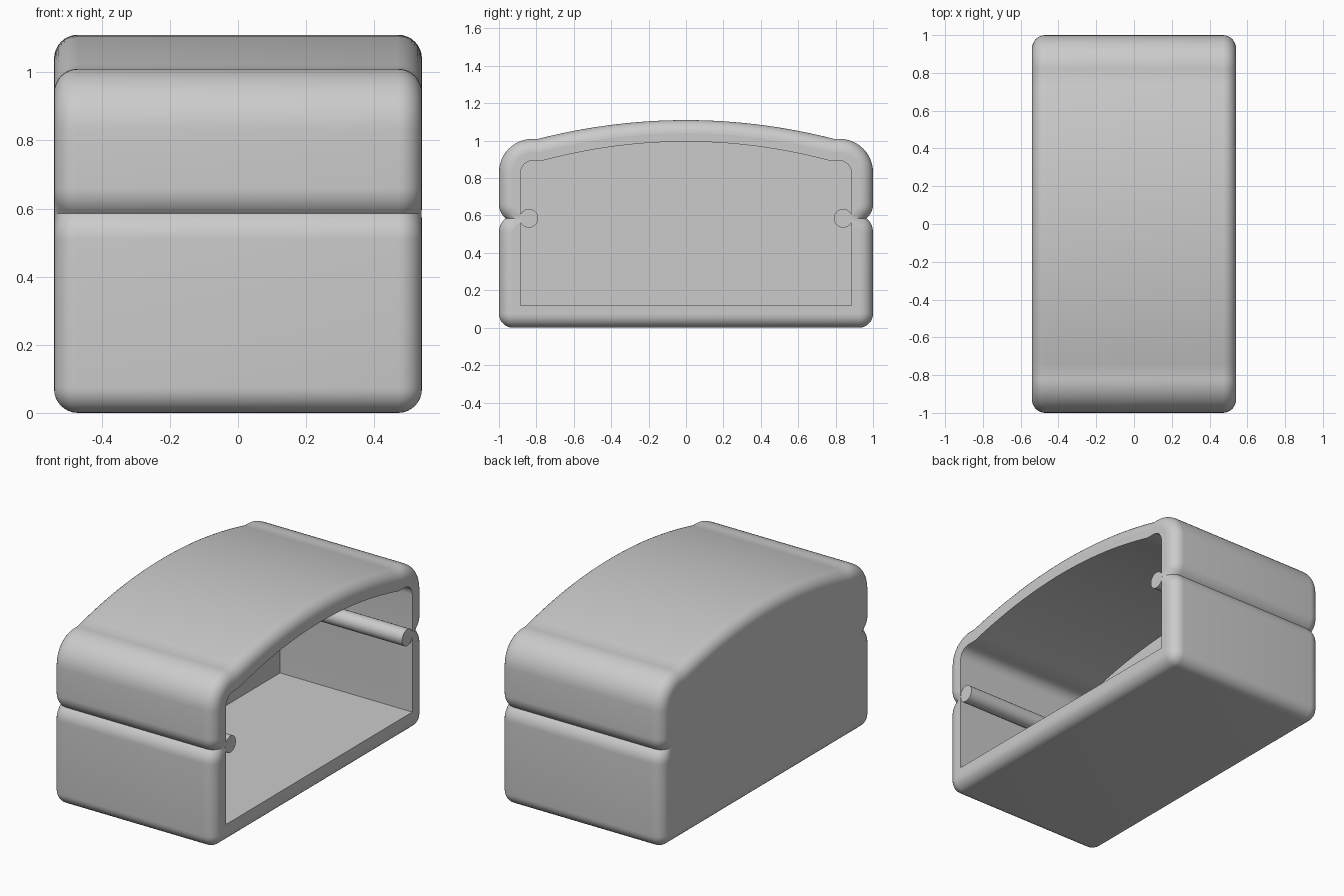
import bpy, bmesh, math
from mathutils import Vector

cube = bpy.data.objects.get("Cube")
if cube:
    bpy.data.objects.remove(cube, do_unlink=True)

HALF_X = 0.54      # half of the body length along x
EDGE = 0.07        # rounding of the end edges
BACK_X = -0.34     # inner face of the closed end
GROOVE_Z = 0.585   # height of the seam

grey = bpy.data.materials.new("plain grey")
grey.use_nodes = True
colour = (0.6, 0.6, 0.6, 1)
grey.diffuse_color = colour
grey.node_tree.nodes["Principled BSDF"].inputs["Base Color"].default_value = colour


def arc(cy, cz, r, start, end, steps=8):
    angles = [math.radians(start + (end - start) * i / steps) for i in range(steps + 1)]
    return [(cy + r * math.cos(a), cz + r * math.sin(a)) for a in angles]


def dome(half, low, high, steps=16):
    return [(half * (1 - i / steps), high - (high - low) * (1 - i / steps) ** 2)
            for i in range(steps + 1)]


def mirrored(half):
    return half + [(-y, z) for y, z in reversed(half) if y > 1e-6]


def inset(points, d):
    """Move a closed counter-clockwise outline inwards by d."""
    result = []
    for i, p in enumerate(points):
        p = Vector(p)
        a = (p - Vector(points[i - 1])).normalized()
        b = (Vector(points[(i + 1) % len(points)]) - p).normalized()
        na, nb = Vector((-a.y, a.x)), Vector((-b.y, b.x))
        n = (na + nb).normalized()
        result.append(p + n * d / n.dot(na))
    return result


def loft(name, rings):
    """Skin a list of (x, outline) rings and close both ends."""
    bm = bmesh.new()
    loops = [[bm.verts.new((x, y, z)) for y, z in outline] for x, outline in rings]
    for low, high in zip(loops, loops[1:]):
        for i in range(len(low)):
            bm.faces.new((low[i - 1], low[i], high[i], high[i - 1]))
    bm.faces.new(loops[0])
    bm.faces.new(loops[-1])
    bmesh.ops.recalc_face_normals(bm, faces=bm.faces)
    mesh = bpy.data.meshes.new(name)
    bm.to_mesh(mesh)
    bm.free()
    mesh.materials.append(grey)
    obj = bpy.data.objects.new(name, mesh)
    bpy.context.collection.objects.link(obj)
    return obj


def activate(obj):
    bpy.ops.object.select_all(action="DESELECT")
    obj.select_set(True)
    bpy.context.view_layer.objects.active = obj


def smooth(obj):
    activate(obj)
    bpy.ops.object.shade_smooth_by_angle(angle=math.radians(35))
    for face in obj.data.polygons:
        if abs(face.normal.x) > 0.999:
            face.use_smooth = False


# Outer outline: base corner, seam groove, shoulder and domed lid
lip = 0.1
turn = 49
rise = lip * math.sin(math.radians(turn))
outer = mirrored(
    arc(0.925, 0.075, 0.075, -90, 0)
    + arc(1 - lip, GROOVE_Z - rise, lip, 0, turn)
    + arc(1 - lip, GROOVE_Z + rise, lip, -turn, 0)[1:]
    + arc(0.82, 0.83, 0.18, 0, 90, 12)
    + dome(0.79, 1.01, 1.11))

# Inner outline of the cavity
inner = mirrored(
    [(0.885, 0.12)]
    + arc(0.815, 0.825, 0.07, 0, 90)
    + dome(0.76, 0.895, 0.995))

# Body with rounded end edges
steps = 8
rings = []
for i in range(steps + 1):
    a = math.pi / 2 * i / steps
    rings.append((HALF_X - EDGE * (1 - math.cos(a)), inset(outer, EDGE * (1 - math.sin(a)))))
rings = [(-x, o) for x, o in rings] + rings[::-1]
body = loft("case_body", rings)

# Hollow, open towards +x
cutter = loft("cavity_cutter", [(BACK_X, inner), (HALF_X + 0.2, inner)])
cutter.hide_render = True
activate(body)
cut = body.modifiers.new("cavity", "BOOLEAN")
cut.operation = "DIFFERENCE"
cut.solver = "EXACT"
cut.object = cutter
bpy.ops.object.modifier_apply(modifier=cut.name)
bpy.data.objects.remove(cutter, do_unlink=True)
smooth(body)

# Round rods along the inside of the seam
for side, name in ((-1, "front_rod"), (1, "back_rod")):
    circle = arc(side * 0.84, GROOVE_Z, 0.05, 0, 360, 32)[:-1]
    smooth(loft(name, [(BACK_X - 0.01, circle), (HALF_X - 0.001, circle)]))
